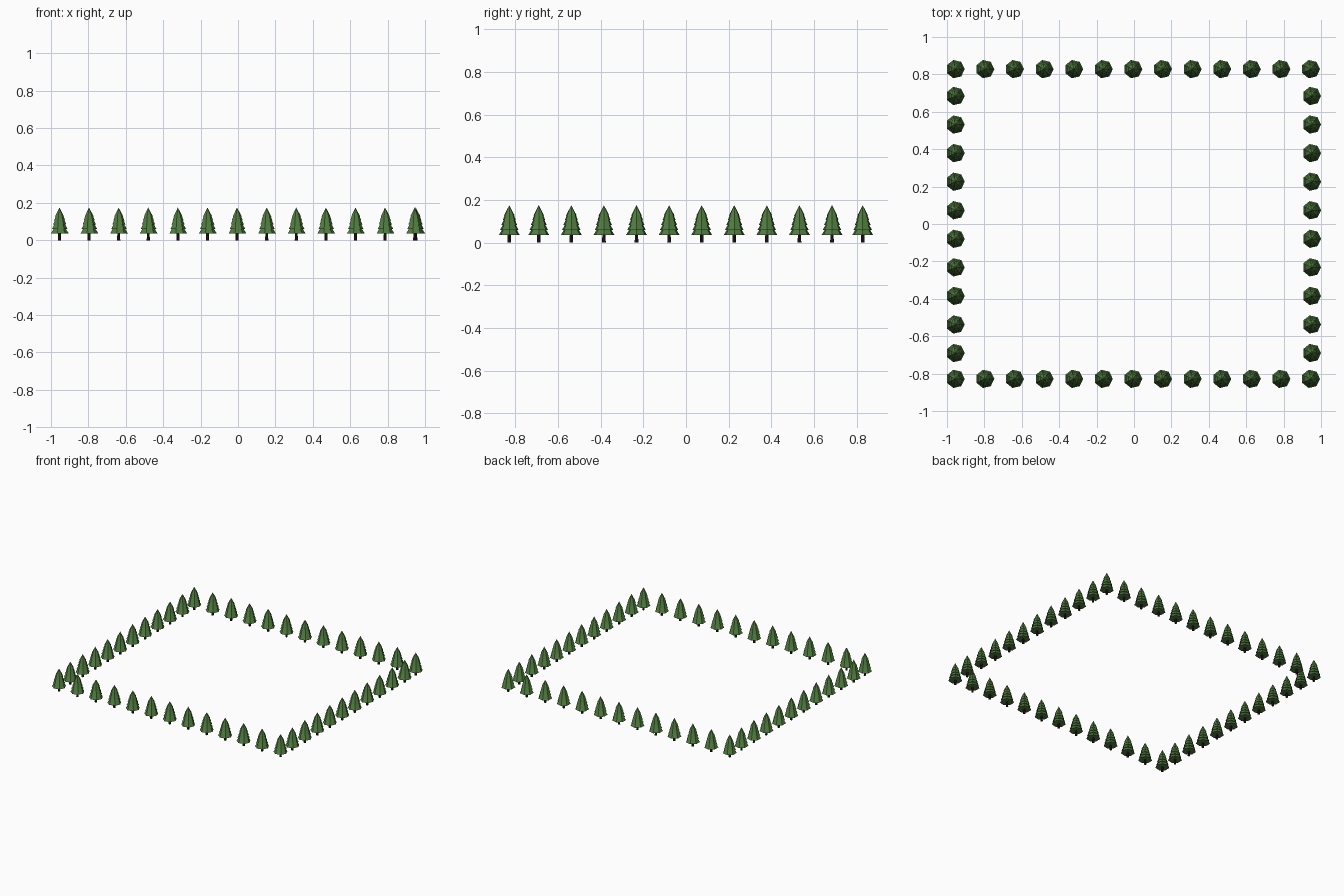
import bpy, bmesh, math
from mathutils import Matrix

if "Cube" in bpy.data.objects:
    bpy.data.objects.remove(bpy.data.objects["Cube"])

SIDES = 7


def material(name, rgb):
    m = bpy.data.materials.new(name)
    m.diffuse_color = (*rgb, 1)
    m.use_nodes = True
    m.node_tree.nodes["Principled BSDF"].inputs["Base Color"].default_value = m.diffuse_color
    return m


green = material("pine green", (0.08, 0.20, 0.05))
brown = material("dark bark", (0.022, 0.010, 0.009))


def frustum(bm, z0, z1, r0, r1, mat, turn=0.0):
    """Closed low-poly cone section with its first corner towards +x."""
    before = set(bm.faces)
    rings = []
    for z, r in ((z0, r0), (z1, r1)):
        n = SIDES if r > 0 else 1
        rings.append([bm.verts.new((r * math.cos(turn + 2 * math.pi * i / SIDES),
                                    r * math.sin(turn + 2 * math.pi * i / SIDES), z))
                      for i in range(n)])
    low, high = rings
    for i in range(SIDES):
        j = (i + 1) % SIDES
        if len(high) == 1:
            bm.faces.new((low[i], low[j], high[0]))
        else:
            bm.faces.new((low[i], low[j], high[j], high[i]))
    bm.faces.new(low[::-1])
    if len(high) > 1:
        bm.faces.new(high)
    for f in set(bm.faces) - before:
        f.material_index = mat


# One pine shared by every position: trunk plus stacked foliage skirts
bm = bmesh.new()
frustum(bm, 0.0, 0.05, 0.009, 0.007, 1)
tiers = [(0.036, 0.050), (0.060, 0.044), (0.083, 0.038), (0.106, 0.031), (0.128, 0.025)]
for k, (z, r) in enumerate(tiers):
    last = k == len(tiers) - 1
    top = 0.175 if last else tiers[k + 1][0] + 0.004
    frustum(bm, z, top, r, 0.0 if last else r * 0.66, 0, k * 2 * math.pi / SIDES)
mesh = bpy.data.meshes.new("pine_tree")
bm.to_mesh(mesh)
bm.free()
mesh.materials.append(green)
mesh.materials.append(brown)


def plant(name, x, y):
    ob = bpy.data.objects.new(name, mesh)
    ob.location = (x, y, 0)
    bpy.context.collection.objects.link(ob)


# Front and back rows, corners included
for i in range(13):
    x = -0.955 + i * 0.1583
    plant(f"front_row_tree_{i + 1}", x, -0.828)
    plant(f"back_row_tree_{i + 1}", x, 0.828)

# Left and right columns between the corners
for i in range(10):
    y = -0.69 + i * 0.1527
    plant(f"left_row_tree_{i + 1}", -0.955, y)
    plant(f"right_row_tree_{i + 1}", 0.950, y)
